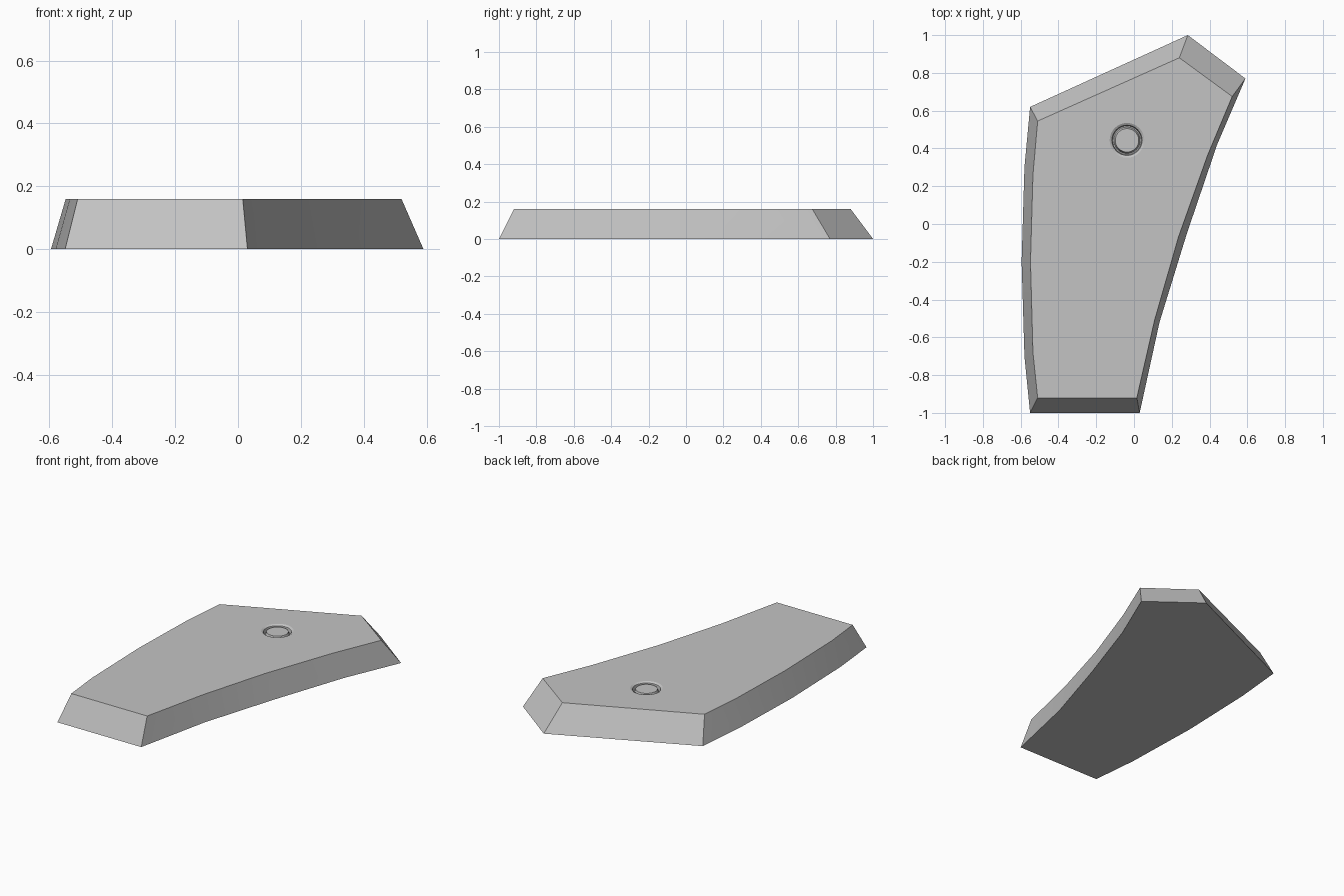
import bpy
import bmesh
from math import cos, sin, pi, radians

cube = bpy.data.objects.get("Cube")
if cube:
    bpy.data.objects.remove(cube, do_unlink=True)

HEIGHT = 0.16
SEGMENTS = 32
HOLE_X, HOLE_Y = -0.037, 0.443

# Matching outlines of the wide base and the narrower top
base_outline = [(-0.55, 0.62), (0.285, 1.0), (0.59, 0.77), (0.44, 0.42),
                (0.28, -0.05), (0.135, -0.52), (0.03, -1.0), (-0.55, -1.0),
                (-0.58, -0.7), (-0.595, -0.2), (-0.58, 0.3)]
top_outline = [(-0.51, 0.545), (0.24, 0.88), (0.52, 0.675), (0.39, 0.365),
               (0.235, -0.07), (0.11, -0.505), (0.015, -0.92), (-0.51, -0.92),
               (-0.535, -0.68), (-0.548, -0.2), (-0.535, 0.26)]

# Radius and height of each ring of the round socket, rim to centre button
socket_profile = [(0.092, HEIGHT), (0.08, 0.153), (0.076, 0.13),
                  (0.07, 0.13), (0.062, 0.154)]

grey = bpy.data.materials.new("plain grey")
grey.use_nodes = True
colour = (0.55, 0.55, 0.55, 1)
grey.diffuse_color = colour
grey.node_tree.nodes["Principled BSDF"].inputs["Base Color"].default_value = colour


def add_loop(bm, points, z):
    return [bm.verts.new((x, y, z)) for x, y in points]


def bridge(bm, first, second):
    for i in range(len(first)):
        j = (i + 1) % len(first)
        bm.faces.new((first[i], first[j], second[j], second[i]))


def closed_edges(bm, loop):
    return [bm.edges.get((v, loop[i - 1])) for i, v in enumerate(loop)]


bm = bmesh.new()

# Underside and sloping sides
base = add_loop(bm, base_outline, 0)
top = add_loop(bm, top_outline, HEIGHT)
bm.faces.new(base)
bridge(bm, base, top)

# Turned socket with a button in its middle
rings = []
for radius, z in socket_profile:
    circle = [(HOLE_X + radius * cos(2 * pi * i / SEGMENTS),
               HOLE_Y + radius * sin(2 * pi * i / SEGMENTS)) for i in range(SEGMENTS)]
    rings.append(add_loop(bm, circle, z))
for outer, inner in zip(rings, rings[1:]):
    bridge(bm, outer, inner)
bm.faces.new(rings[-1])

# Flat top between the outline and the socket rim
bmesh.ops.triangle_fill(bm, use_beauty=True, normal=(0, 0, 1),
                        edges=closed_edges(bm, top) + closed_edges(bm, rings[0]))
bmesh.ops.recalc_face_normals(bm, faces=bm.faces)

mesh = bpy.data.meshes.new("bevelled_plate")
bm.to_mesh(mesh)
bm.free()
mesh.materials.append(grey)
plate = bpy.data.objects.new("bevelled_plate", mesh)
bpy.context.collection.objects.link(plate)

# Soft curved sides with crisp bevel edges
bpy.context.view_layer.objects.active = plate
plate.select_set(True)
bpy.ops.object.shade_smooth_by_angle(angle=radians(25))
